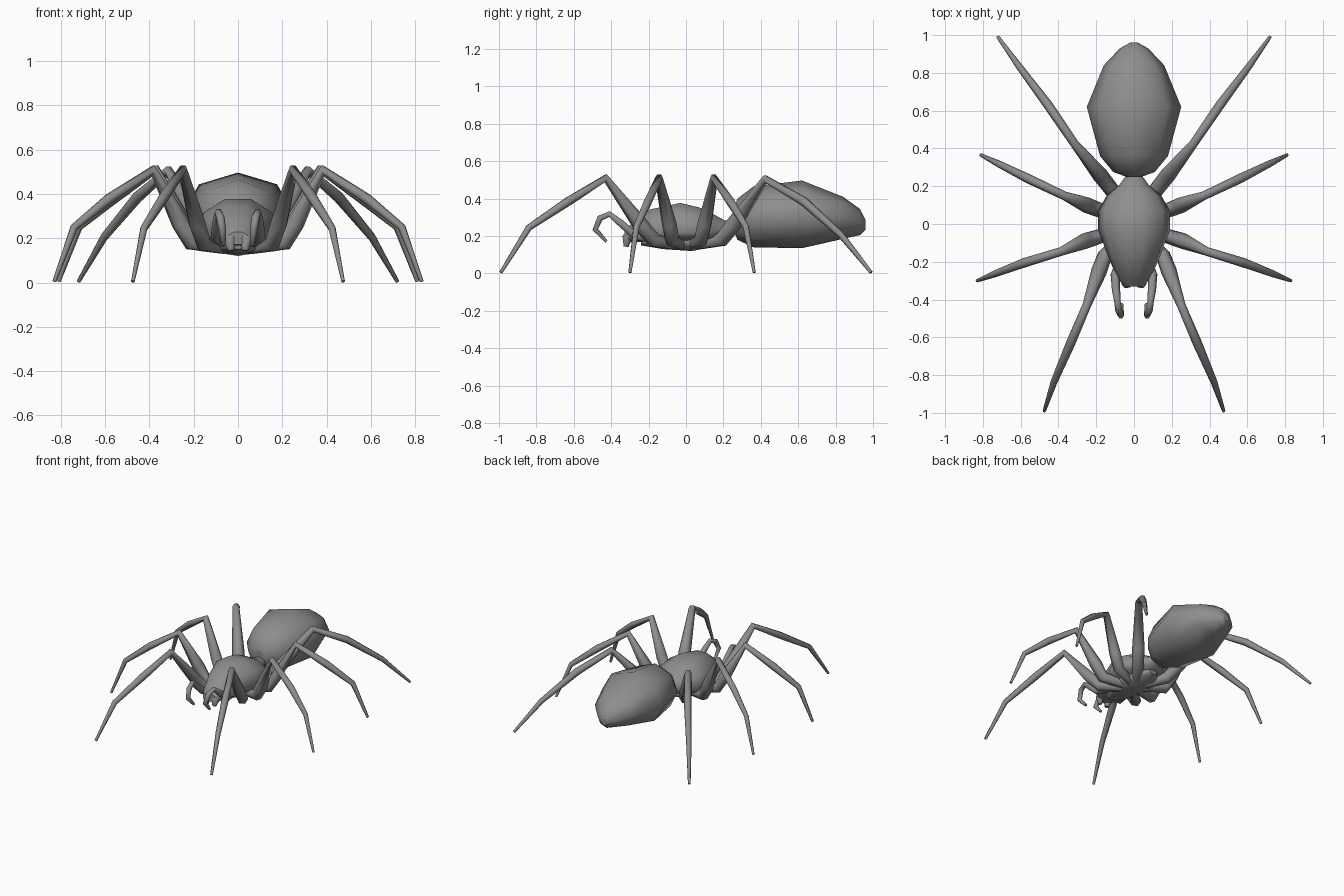
import bpy, bmesh, math
from mathutils import Vector

grey = bpy.data.materials.new("grey")
grey.diffuse_color = (0.27, 0.27, 0.27, 1)


def skin(name, rings):
    """Bridge equal-sized rings into one closed, smooth mesh."""
    bm = bmesh.new()
    rows = [[bm.verts.new(p) for p in ring] for ring in rings]
    n = len(rows[0])
    for a, b in zip(rows, rows[1:]):
        for i in range(n):
            j = (i + 1) % n
            bm.faces.new((a[i], a[j], b[j], b[i]))
    bm.faces.new(rows[0])
    bm.faces.new(rows[-1])
    bmesh.ops.recalc_face_normals(bm, faces=bm.faces)
    for f in bm.faces:
        f.smooth = len(f.verts) == 4
    me = bpy.data.meshes.new(name)
    bm.to_mesh(me)
    bm.free()
    me.materials.append(grey)
    ob = bpy.data.objects.new(name, me)
    bpy.context.collection.objects.link(ob)
    return ob


def body(name, sections, sides=8):
    """Sections along y: (y, half width, bottom z, rim z, top z)."""
    rings = []
    for y, w, lo, mid, hi in sections:
        ring = []
        for i in range(sides):
            a = 2 * math.pi * i / sides
            s = math.sin(a)
            ring.append((w * math.cos(a), y, mid + s * (hi - mid if s > 0 else mid - lo)))
        rings.append(ring)
    return skin(name, rings)


def limb(name, path, radii, sides=6):
    """Tapered tube through the path, mirrored to both sides."""
    pts = [Vector(p) for p in path]
    out = pts[-1] - pts[0]
    side = Vector((out.y, -out.x, 0)).normalized()
    rings = []
    for k, p in enumerate(pts):
        d1 = (p - pts[max(k - 1, 0)]).normalized()
        d2 = (pts[min(k + 1, len(pts) - 1)] - p).normalized()
        t = (d1 + d2).normalized()
        u = (side - t * side.dot(t)).normalized()
        v = t.cross(u)
        rings.append([p + radii[k] * (u * math.cos(2 * math.pi * i / sides)
                                      + v * math.sin(2 * math.pi * i / sides))
                      for i in range(sides)])
    ob = skin(name, rings)
    m = ob.modifiers.new("mirror", "MIRROR")
    m.use_mirror_merge = False
    return ob


# Rear body
body("abdomen", [
    (0.25, 0.04, 0.24, 0.28, 0.33),
    (0.275, 0.11, 0.18, 0.29, 0.40),
    (0.36, 0.18, 0.14, 0.30, 0.465),
    (0.62, 0.25, 0.135, 0.315, 0.497),
    (0.84, 0.16, 0.185, 0.30, 0.41),
    (0.93, 0.075, 0.205, 0.275, 0.345),
    (0.96, 0.02, 0.235, 0.26, 0.285)])

# Front body shell with a shallow underside rim
body("carapace", [
    (-0.33, 0.05, 0.17, 0.20, 0.23),
    (-0.285, 0.09, 0.165, 0.205, 0.275),
    (-0.19, 0.13, 0.165, 0.21, 0.35),
    (-0.03, 0.19, 0.165, 0.22, 0.385),
    (0.07, 0.19, 0.165, 0.22, 0.36),
    (0.15, 0.145, 0.17, 0.22, 0.32),
    (0.21, 0.075, 0.19, 0.23, 0.285),
    (0.26, 0.04, 0.22, 0.25, 0.28)], 10)

# Plate under the front body
body("sternum", [
    (-0.24, 0.04, 0.15, 0.17, 0.19),
    (-0.12, 0.10, 0.13, 0.17, 0.19),
    (0.03, 0.13, 0.12, 0.17, 0.19),
    (0.14, 0.09, 0.14, 0.17, 0.19),
    (0.20, 0.03, 0.16, 0.18, 0.20)])

# Legs: root, hip, thigh, knee, shin, ankle, foot
legs = {
    "front_leg": [(0.05, -0.06, 0.155), (0.155, -0.17, 0.175), (0.185, -0.25, 0.27),
                  (0.25, -0.43, 0.51), (0.335, -0.63, 0.385), (0.425, -0.84, 0.245), (0.475, -0.99, 0.005)],
    "second_leg": [(0.05, -0.02, 0.155), (0.21, -0.075, 0.18), (0.26, -0.09, 0.27),
                   (0.385, -0.145, 0.51), (0.58, -0.205, 0.38), (0.74, -0.265, 0.25), (0.83, -0.30, 0.005)],
    "third_leg": [(0.05, 0.03, 0.155), (0.20, 0.08, 0.18), (0.25, 0.10, 0.27),
                  (0.37, 0.15, 0.51), (0.56, 0.24, 0.38), (0.72, 0.32, 0.25), (0.81, 0.365, 0.005)],
    "back_leg": [(0.04, 0.07, 0.155), (0.125, 0.19, 0.18), (0.18, 0.26, 0.27),
                 (0.315, 0.425, 0.505), (0.455, 0.63, 0.385), (0.605, 0.83, 0.205), (0.72, 0.99, 0.005)],
}
for name, path in legs.items():
    limb(name, path, [0.03, 0.04, 0.042, 0.023, 0.025, 0.018, 0.009])

# Feelers beside the mouth
limb("feeler", [(0.07, -0.18, 0.18), (0.10, -0.27, 0.20), (0.095, -0.35, 0.27), (0.088, -0.41, 0.318),
                (0.08, -0.46, 0.295), (0.07, -0.485, 0.235), (0.065, -0.425, 0.17)],
     [0.02, 0.024, 0.022, 0.017, 0.019, 0.017, 0.009])

# Jaws
limb("jaw", [(0.035, -0.27, 0.23), (0.037, -0.315, 0.19), (0.03, -0.32, 0.145)],
     [0.03, 0.03, 0.015])
